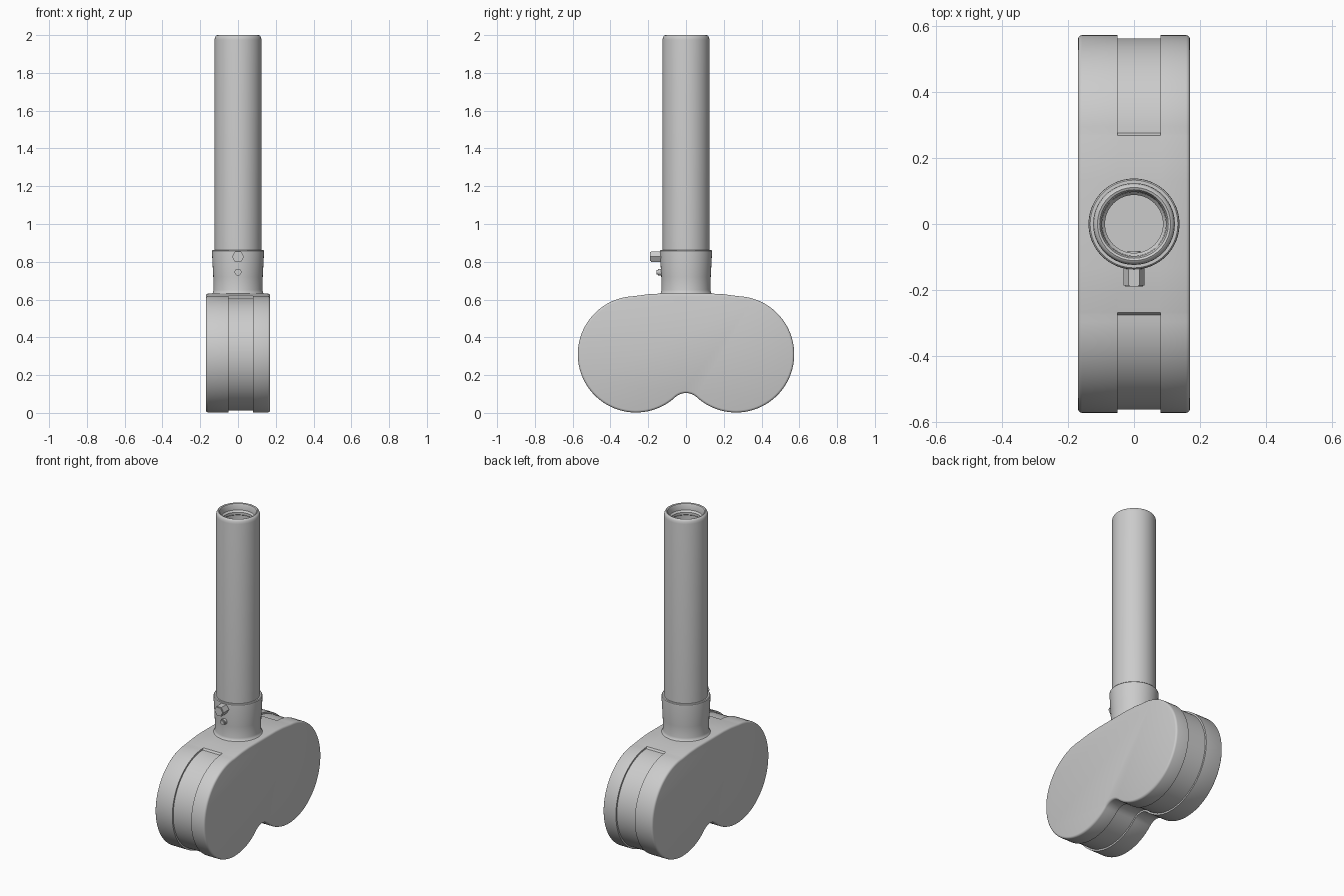
import bpy, bmesh, math

cube = bpy.data.objects.get("Cube")
if cube:
    bpy.data.objects.remove(cube, do_unlink=True)

LOBE_Y, LOBE_Z, LOBE_R = 0.265, 0.31, 0.308
NOTCH_TOP, TOP_Z = 0.105, 0.632


def finish(name, bm):
    bmesh.ops.recalc_face_normals(bm, faces=bm.faces)
    mesh = bpy.data.meshes.new(name)
    bm.to_mesh(mesh)
    bm.free()
    obj = bpy.data.objects.new(name, mesh)
    bpy.context.collection.objects.link(obj)
    bpy.ops.object.select_all(action='DESELECT')
    obj.select_set(True)
    bpy.context.view_layer.objects.active = obj
    bpy.ops.object.shade_smooth_by_angle(angle=math.radians(35))
    return obj


def arc(cy, cz, r, start, end, n):
    return [(cy + r * math.cos(math.radians(start + (end - start) * i / n)),
             cz + r * math.sin(math.radians(start + (end - start) * i / n)))
            for i in range(n + 1)]


def outline(shrink, top_shrink):
    """Two round lobes with a filleted notch below and a flat top."""
    drop = LOBE_Z - NOTCH_TOP
    fillet = (LOBE_Y**2 + drop**2 - LOBE_R**2) / (2 * (LOBE_R - drop))
    notch_z = NOTCH_TOP - fillet
    a = math.degrees(math.atan2(LOBE_Z - notch_z, LOBE_Y))
    half = arc(0, notch_z, fillet + shrink, 90, a, 8)
    half += arc(LOBE_Y, LOBE_Z, LOBE_R - shrink, a - 180, 88, 56)[1:]
    half += [(LOBE_Y + 0.003, LOBE_Z + LOBE_R + 0.001 - top_shrink),
             (0.2, TOP_Z - 0.004 - top_shrink), (0.13, TOP_Z - top_shrink)]
    return half + [(-y, z) for y, z in reversed(half[1:])]


def loft(name, sections):
    """Skin outlines placed at successive x positions."""
    bm = bmesh.new()
    rings = [[bm.verts.new((x, y, z)) for y, z in outline(s, t)]
             for x, s, t in sections]
    for r0, r1 in zip(rings, rings[1:]):
        for i in range(len(r0)):
            j = (i + 1) % len(r0)
            bm.faces.new((r0[i], r0[j], r1[j], r1[i]))
    bm.faces.new(rings[0])
    bm.faces.new(rings[-1])
    return finish(name, bm)


def lathe(name, profile, steps=64):
    bm = bmesh.new()
    verts = [bm.verts.new((r, 0, z)) for r, z in profile]
    edges = [bm.edges.new(pair) for pair in zip(verts, verts[1:])]
    bmesh.ops.spin(bm, geom=verts + edges, cent=(0, 0, 0), axis=(0, 0, 1),
                   angle=math.tau, steps=steps, use_duplicate=False)
    bmesh.ops.remove_doubles(bm, verts=bm.verts, dist=0.0005)
    return finish(name, bm)


def side_housing(name, inner, outer):
    d = 1 if outer > inner else -1
    rounding = [(0.012, 0), (0.006, 0.0018), (0.0018, 0.006), (0, 0.012)]
    loft(name, [(inner, 0, 0)] + [(outer - d * b, s, s) for b, s in rounding])


# Housing: two rounded sides and a slightly recessed centre band
side_housing("left_housing", 0.08, 0.17)
side_housing("right_housing", -0.05, -0.17)
loft("centre_band", [(-0.055, 0.01, 0), (0.085, 0.01, 0)])

# Hollow stem with a rounded lip and an inner step
lathe("stem_tube", [
    (0.124, 0.64), (0.124, 1.975), (0.122, 1.988), (0.117, 1.997), (0.111, 2.0),
    (0.104, 1.997), (0.099, 1.985), (0.097, 1.96), (0.088, 1.95),
    (0.088, 1.935), (0.094, 1.93), (0.094, 0.7), (0, 0.7)])

# Tapered collar with a flared foot
lathe("collar", [
    (0.142, 0.628), (0.133, 0.636), (0.129, 0.65), (0.131, 0.72),
    (0.138, 0.85), (0.137, 0.858), (0.133, 0.862), (0.12, 0.862)])


def pin(name, radius, z, y_in, y_out, sides, bevel):
    """Pin along y with a rounded outer end."""
    bm = bmesh.new()
    bmesh.ops.create_cone(bm, cap_ends=True, segments=sides, radius1=radius,
                          radius2=radius, depth=y_in - y_out)
    rim = [e for e in bm.edges if all(v.co.z > 0 for v in e.verts)]
    bmesh.ops.bevel(bm, geom=rim, offset=bevel, segments=2, affect='EDGES')
    obj = finish(name, bm)
    obj.rotation_euler = (math.pi / 2, math.pi / 6, 0)
    obj.location = (0, (y_in + y_out) / 2, z)


# Clamp screw with hexagonal head, and a small locating pin
pin("clamp_screw_head", 0.032, 0.827, -0.12, -0.19, 6, 0.004)
pin("clamp_screw_tip", 0.02, 0.827, -0.082, -0.13, 24, 0.002)
pin("locating_pin", 0.018, 0.745, -0.12, -0.155, 24, 0.006)
